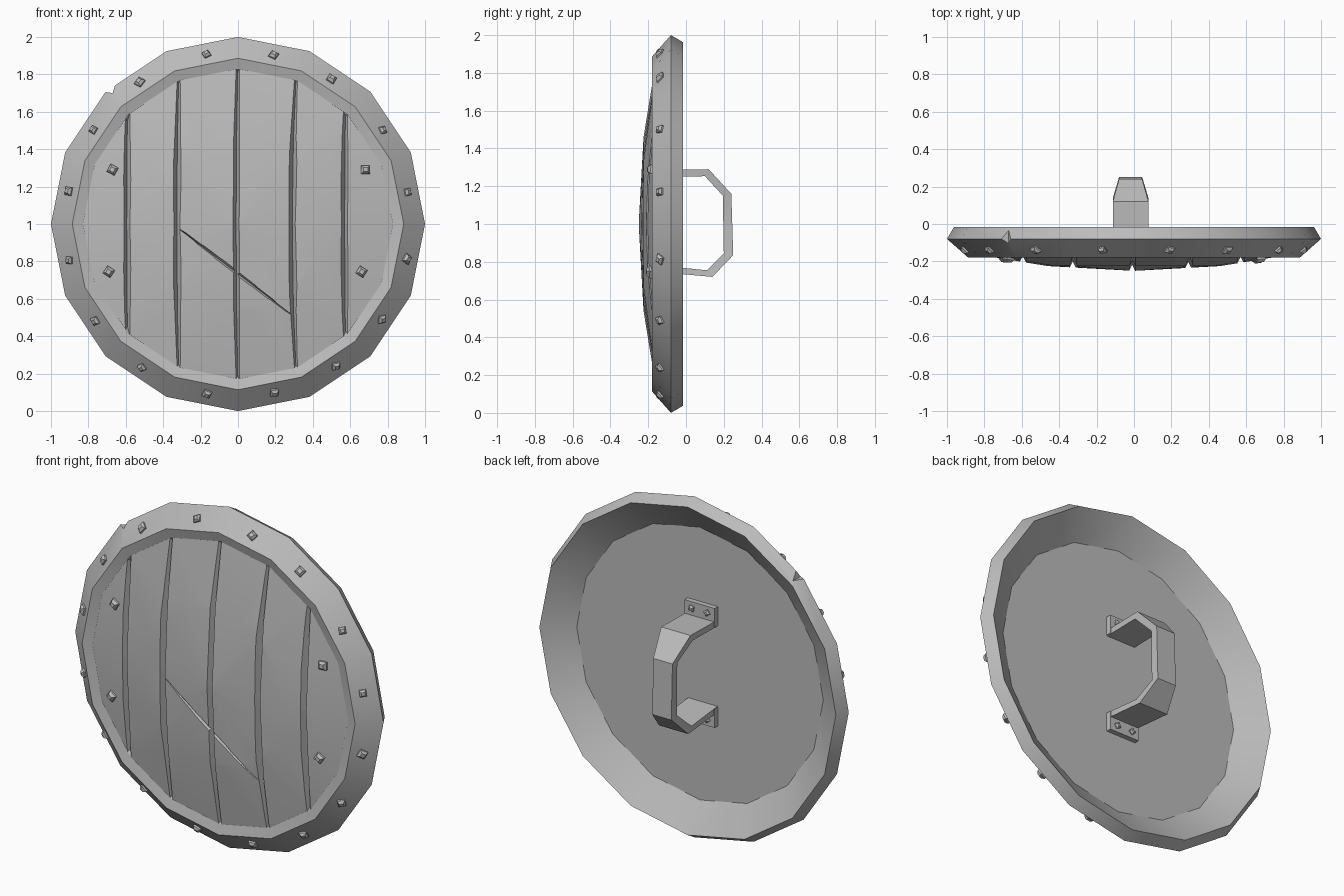
import bpy, bmesh, math, random
from mathutils import Vector, Matrix

random.seed(4)
old = bpy.data.objects.get("Cube")
if old:
    bpy.data.objects.remove(old)

SIDES = 16
grey = bpy.data.materials.new("plain_grey")
grey.use_nodes = True
grey.diffuse_color = (0.5, 0.5, 0.5, 1)
grey.node_tree.nodes["Principled BSDF"].inputs["Base Color"].default_value = (0.5, 0.5, 0.5, 1)


def loft(name, sections, closed=False, smooth=True):
    """Skin a row of equal-length cross-sections."""
    bm = bmesh.new()
    rows = [[bm.verts.new(p) for p in s] for s in sections]
    n = len(rows[0])
    pairs = list(zip(rows, rows[1:]))
    if closed:
        pairs.append((rows[-1], rows[0]))
    else:
        bm.faces.new(rows[0])
        bm.faces.new(rows[-1])
    for a, b in pairs:
        for i in range(n):
            j = (i + 1) % n
            bm.faces.new((a[i], a[j], b[j], b[i]))
    bmesh.ops.recalc_face_normals(bm, faces=bm.faces)
    mesh = bpy.data.meshes.new(name)
    bm.to_mesh(mesh)
    bm.free()
    mesh.materials.append(grey)
    ob = bpy.data.objects.new(name, mesh)
    bpy.context.collection.objects.link(ob)
    if smooth:
        bpy.ops.object.select_all(action='DESELECT')
        ob.select_set(True)
        bpy.context.view_layer.objects.active = ob
        bpy.ops.object.shade_smooth_by_angle(angle=math.radians(30))
    return ob


def ring(r, y, n=SIDES):
    return [(r * math.cos(a), y, 1 + r * math.sin(a))
            for a in (i * math.tau / n for i in range(n))]


def cut(target, cutter):
    mod = target.modifiers.new(cutter.name, 'BOOLEAN')
    mod.operation = 'DIFFERENCE'
    mod.solver = 'EXACT'
    mod.object = cutter
    cutter.hide_render = True
    cutter.hide_viewport = True
    bpy.context.view_layer.update()
    dg = bpy.context.evaluated_depsgraph_get()
    mesh = bpy.data.meshes.new_from_object(target.evaluated_get(dg))
    target.modifiers.clear()
    target.data = mesh
    bpy.data.objects.remove(cutter)


def dome_y(x, z):
    """Front surface of the boards; z is measured from the centre."""
    r = min(math.hypot(x, z), 0.84)
    if r < 0.46:
        return -0.25 + 0.025 * r / 0.46
    return -0.225 + 0.062 * (r - 0.46) / 0.38


def groove(name, path, depth):
    """V-shaped cutter along (x, z, half width) points."""
    d = Vector((path[-1][0] - path[0][0], path[-1][1] - path[0][1])).normalized()
    out = []
    for x, z, w in path:
        y = dome_y(x, z)
        k = w * (depth + 0.04) / depth
        out.append([(x - d.y * k, y - 0.04, 1 + z + d.x * k),
                    (x + d.y * k, y - 0.04, 1 + z - d.x * k),
                    (x, y + depth, 1 + z)])
    return loft(name, out, smooth=False)


# Metal rim
rim = loft("rim", [ring(r, y) for r, y in
                   ((1, -0.08), (0.886, -0.18), (0.83, -0.165), (0.8, -0.13), (0.962, -0.015))],
           closed=True)

# Chip knocked out of the rim
chip = [(-0.74, 1.71), (-0.67, 1.70), (-0.64, 1.80)]
cut(rim, loft("chip_cutter", [[(x, y, z) for x, z in chip] for y in (-0.3, 0.1)], smooth=False))

# Domed boards
boards = loft("boards", [ring(0.815, -0.13), ring(0.84, -0.163), ring(0.46, -0.225), ring(0.01, -0.25)])

# Gaps between the boards, slightly bowed
for x, bow in ((-0.585, -0.01), (-0.315, -0.012), (0, -0.01), (0.315, -0.025), (0.58, -0.01)):
    path = [(x + bow * (1 - (z / 0.9) ** 2), z, 0.016) for z in (-0.95, -0.46, 0, 0.46, 0.95)]
    cut(boards, groove("gap_cutter", path, 0.032))

# Slash mark
a, b = Vector((-0.31, -0.03)), Vector((0.28, -0.48))
slash = []
for i in range(7):
    p = a.lerp(b, i / 6)
    slash.append((p.x, p.y, 0.001 + 0.009 * math.sin(math.pi * i / 6)))
cut(boards, groove("slash_cutter", slash, 0.015))


def rivet(name, pos, normal, size, height):
    turn = Matrix.Rotation(random.uniform(0, math.tau), 4, 'Z')
    m = Matrix.Translation(pos) @ Vector(normal).to_track_quat('Z', 'Y').to_matrix().to_4x4() @ turn
    rows = []
    for r, h in ((size, -0.01), (size, height * 0.4), (size * 0.5, height)):
        rows.append([m @ Vector((r * math.cos(t), r * math.sin(t), h))
                     for t in (i * math.pi / 2 for i in range(4))])
    loft(name, rows, smooth=False)


# Rivets on the middle of each rim facet
for i in range(SIDES):
    t = (i + 0.5) * math.tau / SIDES + random.uniform(-0.02, 0.02)
    c, s = math.cos(t), math.sin(t)
    rivet("rim_rivet", (0.92 * c, -0.135, 1 + 0.92 * s), (0.667 * c, -0.745, 0.667 * s),
          random.uniform(0.026, 0.033), 0.022)

# Rivets on the outer boards
for x, z in ((-0.67, 0.29), (0.68, 0.29), (-0.69, -0.255), (0.66, -0.255)):
    rivet("board_rivet", (x, dome_y(x, z), 1 + z), (0.15 * x, -1, 0.15 * z), 0.033, 0.025)

# Bent strap handle, narrower at the grip
CX = -0.018
strap = [(-0.135, 1.285, -0.135, 1.25, 0.095), (0.12, 1.29, 0.10, 1.253, 0.095),
         (0.24, 1.16, 0.195, 1.15, 0.062), (0.25, 0.835, 0.2, 0.845, 0.062),
         (0.14, 0.72, 0.11, 0.755, 0.095), (-0.135, 0.745, -0.135, 0.78, 0.095)]
loft("handle", [[(CX - w, yo, zo), (CX + w, yo, zo), (CX + w, yi, zi), (CX - w, yi, zi)]
                for yo, zo, yi, zi, w in strap])

# Riveted feet of the handle
for z0, z1 in ((1.255, 1.365), (0.665, 0.775)):
    loft("handle_foot", [[(x, -0.135, z0), (x, -0.1, z0), (x, -0.1, z1), (x, -0.135, z1)]
                         for x in (CX - 0.098, CX + 0.098)])
    zr = 1.328 if z0 > 1 else 0.702
    for dx in (-0.05, 0.05):
        rivet("handle_rivet", (CX + dx, -0.1, zr), (0, 1, 0), 0.021, 0.016)
